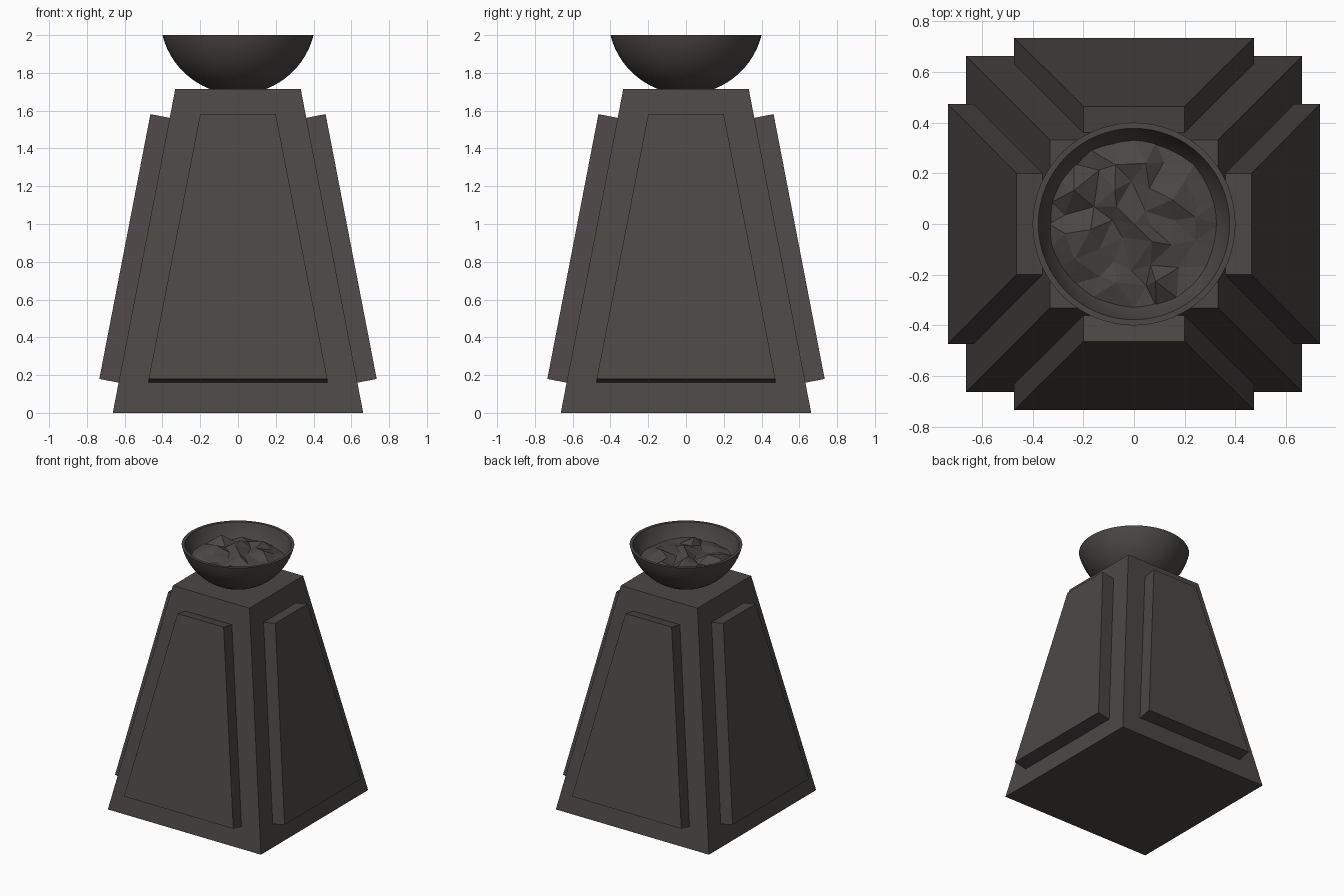
import bpy, math, random
from mathutils import Vector, Matrix
from mathutils.geometry import delaunay_2d_cdt

if "Cube" in bpy.data.objects:
    bpy.data.objects.remove(bpy.data.objects["Cube"])

random.seed(4)

stone = bpy.data.materials.new("dark stone")
stone.diffuse_color = (0.072, 0.063, 0.060, 1)
stone.use_nodes = True
stone.node_tree.nodes["Principled BSDF"].inputs["Base Color"].default_value = stone.diffuse_color


def make(name, verts, faces):
    me = bpy.data.meshes.new(name)
    me.from_pydata([tuple(v) for v in verts], [], faces)
    me.materials.append(stone)
    ob = bpy.data.objects.new(name, me)
    bpy.context.collection.objects.link(ob)
    return ob


BOX = [(3, 2, 1, 0), (4, 5, 6, 7), (0, 1, 5, 4),
       (1, 2, 6, 5), (2, 3, 7, 6), (3, 0, 4, 7)]

# tapered pedestal
BASE, TOP, H = 0.663, 0.332, 1.715
ring = [(-1, -1), (1, -1), (1, 1), (-1, 1)]
make("pedestal",
     [(x * BASE, y * BASE, 0) for x, y in ring] +
     [(x * TOP, y * TOP, H) for x, y in ring], BOX)

# raised trapezoid panel on each sloping side, pushed out along the face normal
slope = (BASE - TOP) / H
normal = Vector((0, -1, slope)).normalized()
outline = [(-0.473, 0.16), (0.473, 0.16), (0.2, 1.562), (-0.2, 1.562)]
flat = [Vector((x, -(BASE - slope * z), z)) for x, z in outline]
for i, side in enumerate(("front", "right", "back", "left")):
    rot = Matrix.Rotation(i * math.pi / 2, 3, 'Z')
    pts = [rot @ (p - normal * 0.01) for p in flat] + \
          [rot @ (p + normal * 0.104) for p in flat]
    make(side + "_panel", pts, BOX)

# hollow bowl: lathe of an outer and an inner arc about one centre
CZ, R_OUT, R_IN, SEG, STEPS = 2.099, 0.412, 0.390, 64, 14


def arc(r):
    end = math.acos((CZ - 2.0) / r)
    return [(r * math.sin(end * k / STEPS), CZ - r * math.cos(end * k / STEPS))
            for k in range(1, STEPS + 1)]


profile = arc(R_OUT) + arc(R_IN)[::-1]
verts = [(r * math.cos(2 * math.pi * s / SEG), r * math.sin(2 * math.pi * s / SEG), z)
         for r, z in profile for s in range(SEG)]
faces = [(a * SEG + s, a * SEG + (s + 1) % SEG,
          (a + 1) * SEG + (s + 1) % SEG, (a + 1) * SEG + s)
         for a in range(len(profile) - 1) for s in range(SEG)]
faces.append(tuple(range(SEG))[::-1])
faces.append(tuple(range((len(profile) - 1) * SEG, len(profile) * SEG)))
bowl = make("bowl", verts, faces)
bpy.context.view_layer.objects.active = bowl
bowl.select_set(True)
bpy.ops.object.shade_smooth_by_angle(angle=math.radians(35))

# jagged coals: jittered rings of points, triangulated with random heights
pts, heights = [Vector((0, 0))], [1.95]
for k, count in enumerate((6, 12, 17, 24)):
    edge = k == 3
    for j in range(count):
        a = 2 * math.pi * (j + (0 if edge else random.uniform(-0.3, 0.3))) / count
        r = 0.335 if edge else 0.085 * (k + 1) + random.uniform(-0.02, 0.02)
        pts.append(Vector((r * math.cos(a), r * math.sin(a))))
        heights.append(random.uniform(1.88, 1.90) if edge
                       else random.uniform(1.885, 1.965))
out, _, tris, orig, _, _ = delaunay_2d_cdt(pts, [], [], 0, 1e-5)
make("coals", [(p.x, p.y, heights[o[0]]) for p, o in zip(out, orig)],
     [tuple(t) for t in tris])
